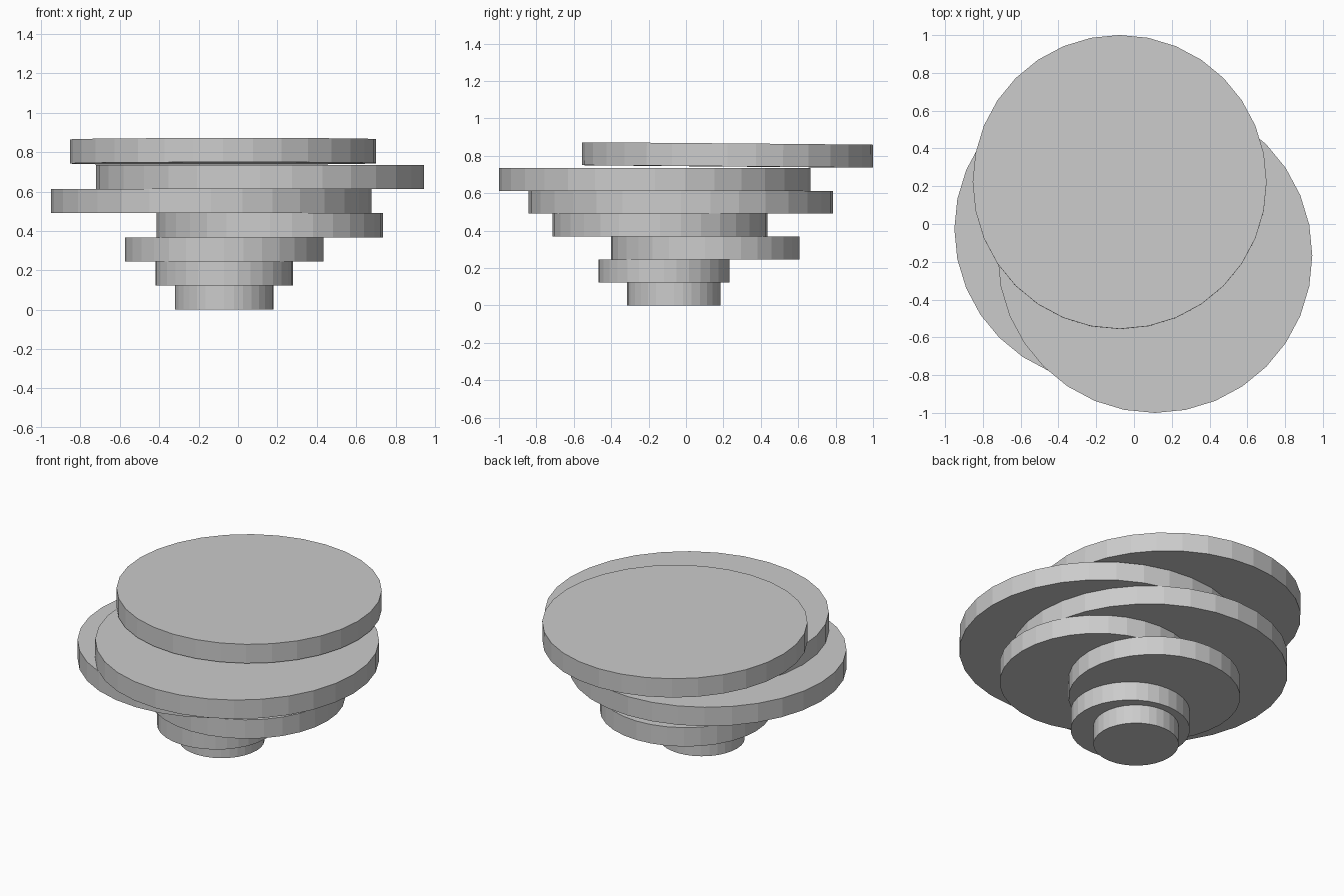
import bpy

if "Cube" in bpy.data.objects:
    bpy.data.objects.remove(bpy.data.objects["Cube"])

T = 0.1225  # disc thickness

# radius, centre x, centre y, from bottom to top
discs = [
    (0.25, -0.07, -0.065),
    (0.35, -0.07, -0.118),
    (0.504, -0.07, 0.102),
    (0.575, 0.162, -0.139),
    (0.814, -0.137, -0.027),
    (0.833, 0.111, -0.167),
    (0.778, -0.076, 0.222),
]


def add_disc(name, radius, x, y, z, tilt=(0, 0, 0)):
    bpy.ops.mesh.primitive_cylinder_add(
        vertices=32, radius=radius, depth=T, location=(x, y, z), rotation=tilt)
    bpy.context.object.name = name


# Stack of off-centre discs
for i, (r, x, y) in enumerate(discs[:-1]):
    add_disc(f"disc_{i + 1}", r, x, y, T * (i + 0.5))

# Top disc rests slightly tilted towards the back
r, x, y = discs[-1]
add_disc("top_disc", r, x, y, 0.804, (-0.0085, -0.001, 0))
